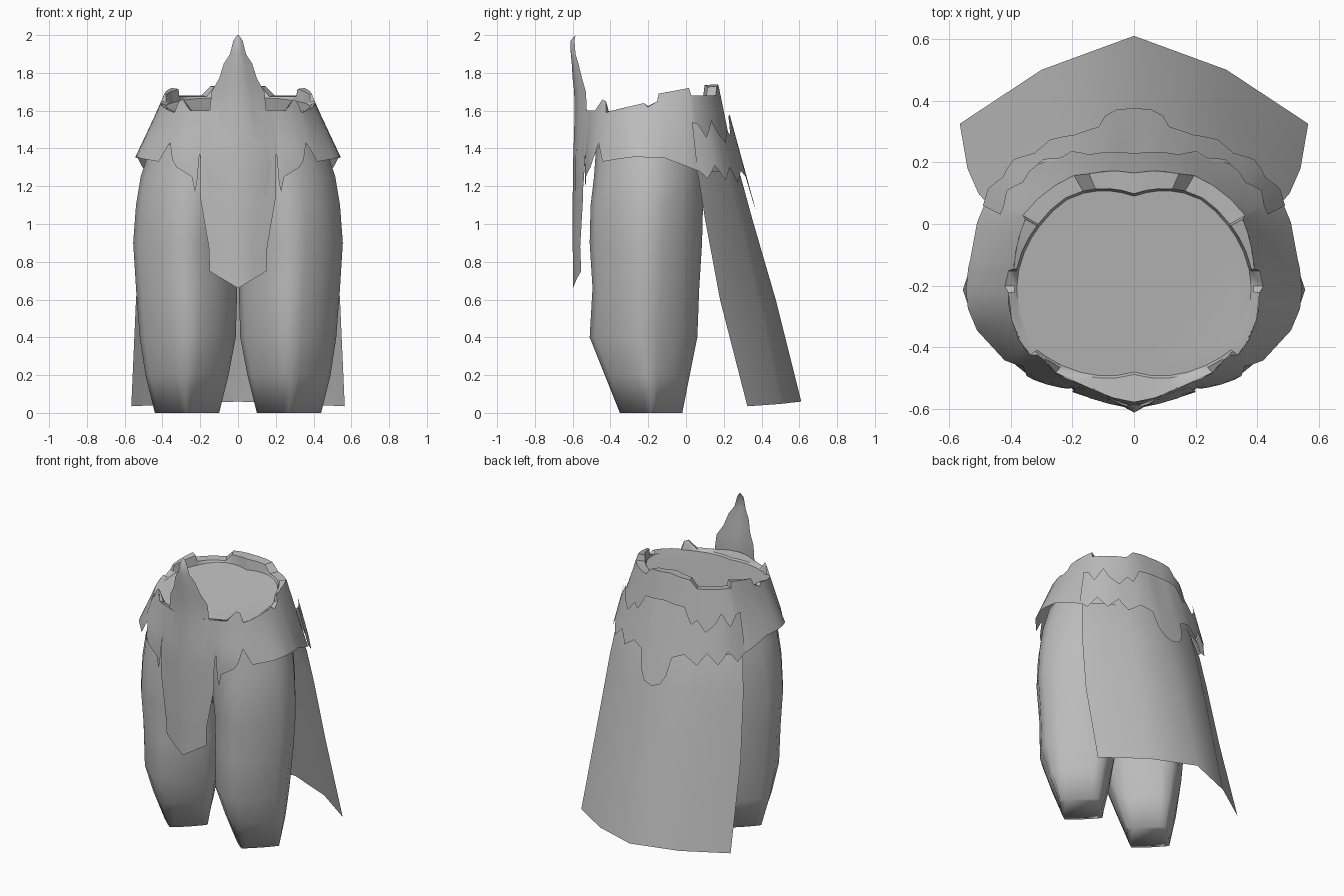
import bpy, bmesh, math

if "Cube" in bpy.data.objects:
    bpy.data.objects.remove(bpy.data.objects["Cube"])

cloth = bpy.data.materials.new("grey_cloth")
cloth.diffuse_color = (0.5, 0.5, 0.5, 1)
cloth.use_nodes = True
cloth.node_tree.nodes["Principled BSDF"].inputs["Base Color"].default_value = cloth.diffuse_color


def make(name, rows, closed=False, caps=(), angle=40):
    """Skin a grid of points, row by row; caps lists the rows to fill."""
    bm = bmesh.new()
    vs = [[bm.verts.new(p) for p in row] for row in rows]
    n = len(vs[0])
    for a, b in zip(vs, vs[1:]):
        for i in range(n if closed else n - 1):
            j = (i + 1) % n
            bm.faces.new((a[i], a[j], b[j], b[i]))
    for c in caps:
        bm.faces.new(vs[c])
    bmesh.ops.remove_doubles(bm, verts=bm.verts, dist=0.0005)
    bmesh.ops.recalc_face_normals(bm, faces=bm.faces)
    me = bpy.data.meshes.new(name)
    bm.to_mesh(me)
    bm.free()
    me.materials.append(cloth)
    ob = bpy.data.objects.new(name, me)
    bpy.context.collection.objects.link(ob)
    bpy.ops.object.select_all(action='DESELECT')
    ob.select_set(True)
    bpy.context.view_layer.objects.active = ob
    bpy.ops.object.shade_smooth_by_angle(angle=math.radians(angle))
    return ob


def ring(z, x0, x1, y0, y1, power=1.0, n=16):
    """Oval filling the given bounds; a higher power is more diamond shaped."""
    pts = []
    for i in range(n):
        a = 2 * math.pi * i / n
        c, s = math.cos(a), math.sin(a)
        c = math.copysign(abs(c) ** power, c)
        s = math.copysign(abs(s) ** power, s)
        pts.append(((x0 + x1) / 2 + c * (x1 - x0) / 2,
                    (y0 + y1) / 2 + s * (y1 - y0) / 2, z))
    return pts


def lerp(table, t):
    """Piecewise linear lookup."""
    if t <= table[0][0]:
        return table[0][1]
    for (a, va), (b, vb) in zip(table, table[1:]):
        if t <= b:
            return va + (vb - va) * (t - a) / (b - a)
    return table[-1][1]


def polar(t, r, z):
    """Point around the hips; angle 0 is the front."""
    a = math.radians(t)
    return (r * math.sin(a), -0.18 - r * math.cos(a), z)


def flare(m, z, r_high, z_high, r_low, z_low):
    """Radius of a flared band at an angle and height."""
    f = (z_high - z) / (z_high - z_low)
    if m < 70:
        f = min(f, 1)                       # front hangs straight down
    ra, rb = lerp(r_high, m), lerp(r_low, m)
    return ra + (rb - ra) * f


def wrap(name, top, bottom, shape, rows=6):
    """Mirrored band around the hips with ragged edges."""
    lo, hi = top[0][0], top[-1][0]
    keys = {t for t, _ in top + bottom}
    keys |= {t for t in range(0, 181, 10)
             if lo <= t <= hi and min(abs(t - k) for k in keys) > 3}
    keys = sorted(keys)
    angles = [-t for t in reversed(keys) if t > 0] + keys
    if lo > 0:                              # join across the back
        angles = keys + [360 - t for t in reversed(keys) if t < 180]
    grid = []
    for k in range(rows):
        row = []
        for t in angles:
            m = abs(t) if t <= 180 else 360 - t
            za, zb = lerp(top, m), lerp(bottom, m)
            z = za + (zb - za) * k / (rows - 1)
            row.append(polar(t, flare(m, z, *shape), z))
        grid.append(row)
    return make(name, grid)


# Trouser legs, running up under the skirt
LEG = [(0, .10, .44, -.35, -.02, 1.8), (.2, .05, .49, -.43, .02, 1.5),
       (.4, .012, .52, -.51, .06, 1.38), (.66, .004, .54, -.495, .07, 1.35),
       (.9, .002, .555, -.51, .085, 1.33), (1.1, -.02, .54, -.505, .09, 1.25),
       (1.25, -.05, .515, -.487, .09, 1.15), (1.42, -.06, .46, -.475, .09, 1.1)]
for side, s in (("left", 1), ("right", -1)):
    make(side + "_leg", [[(s * x, y, z) for x, y, z in ring(*r)] for r in LEG],
         True, (0,), 100)

# Seat joining the legs
HIPS = [(.92, .12, -.32, -.06), (1.08, .3, -.44, .05), (1.25, .42, -.48, .085),
        (1.42, .43, -.475, .09)]
make("hips", [ring(z, -x, x, a, b, 1, 20) for z, x, a, b in HIPS], True, (0,))

# Ragged hip skirt
RIM = [(0, 1.6), (40, 1.6), (48, 1.66), (52, 1.65), (54, 1.59), (72, 1.62),
       (84, 1.64), (87, 1.62), (94, 1.65), (95, 1.69), (119, 1.72), (120, 1.68),
       (150, 1.68), (157, 1.73), (180, 1.74)]
SKIRT = ([(0, .395), (24, .372), (40, .385), (60, .405), (90, .405), (120, .425),
          (150, .395), (180, .365)], 1.65,
         [(0, .412), (30, .41), (45, .46), (60, .5), (78, .55), (90, .545),
          (97, .535), (117, .52), (150, .45), (180, .43)], 1.35)
wrap("hip_skirt", RIM,
     [(0, 1.2), (26, 1.14), (28, 1.22), (30, 1.38), (31.5, 1.22), (33, 1.17),
      (35, 1.25), (45, 1.3), (48, 1.34), (52, 1.43), (58, 1.33), (80, 1.355),
      (97, 1.35), (117, 1.28), (180, 1.27)], SKIRT)

# Thick inner rim around a sloping waist cover
R_WAIST = [(0, .30), (38, .36), (56, .392), (75, .388), (97, .373), (121, .35),
           (143, .336), (180, .27)]
half = sorted({t for t, _ in RIM} | {10, 20, 30, 62, 104, 112, 130, 140, 165, 172})
rim_out, rim_in, cover = [], [], []
for t in half + [-t for t in reversed(half) if 0 < t < 180]:
    m, top = abs(t), lerp(RIM, abs(t))
    x, y, _ = polar(t, lerp(R_WAIST, m), 0)
    z = 1.585 + .14 * (y + .48)
    rim_out.append(polar(t, flare(m, top, *SKIRT), top))
    rim_in.append(polar(t, min(lerp(R_WAIST, m) + .008, flare(m, top, *SKIRT) - .004),
                        max(top - .005, z)))
    cover.append((x, y, z))
make("waist_rim", [rim_out, rim_in, cover], True, (2,))

# Ragged fur trim at the back with a hanging tail
wrap("back_fur",
     [(116, 1.54), (120, 1.53), (125, 1.46), (131, 1.55), (136, 1.48),
      (143, 1.43), (149, 1.5), (154, 1.47), (160, 1.57), (180, 1.58)],
     [(116, 1.29), (122, 1.24), (128, 1.31), (135, 1.23), (142, 1.3),
      (149, 1.22), (158, 1.28), (167, 1.25), (170, 1.13), (174, 1.07),
      (180, 1.05)],
     ([(116, .475), (130, .475), (150, .44), (180, .41)], 1.57,
      [(116, .555), (130, .555), (150, .52), (180, .50)], 1.25))

# Front tabard with an upright point: height, half width, centre y, edge y
TABARD = [(2.0, .004, -.585, -.585), (1.97, .025, -.612, -.59),
          (1.9, .042, -.61, -.585), (1.85, .075, -.605, -.57),
          (1.77, .1, -.6, -.55), (1.7, .14, -.592, -.53),
          (1.6, .15, -.59, -.525), (1.5, .18, -.592, -.53),
          (1.35, .2, -.597, -.542), (1.14, .2, -.6, -.545),
          (.88, .155, -.6, -.56), (.75, .15, -.598, -.555)]
rows = [[(k * w, yc + (ye - yc) * abs(k) ** 1.3, z) for k in (-1, -.5, 0, .5, 1)]
        for z, w, yc, ye in TABARD]
rows.append([(x, y, .66 + .09 * abs(x) / .15) for x, y, z in rows[-1]])
make("front_tabard", rows, angle=70)

# Flared rear cape: centre z, centre y, mid x, mid y, edge x, edge y, edge z
CAPE = [(1.42, .23, .25, .18, .45, .04, 1.34), (1.25, .29, .26, .235, .475, .065, 1.25),
        (1.03, .35, .27, .29, .505, .10, 1.03), (.6, .475, .285, .385, .54, .18, .6),
        (.06, .61, .3, .5, .565, .325, .035)]
make("rear_cape", [[(-xe, ye, ze), (-xm, ym, (z + ze) / 2), (0, yc, z),
                    (xm, ym, (z + ze) / 2), (xe, ye, ze)]
                   for z, yc, xm, ym, xe, ye, ze in CAPE])
